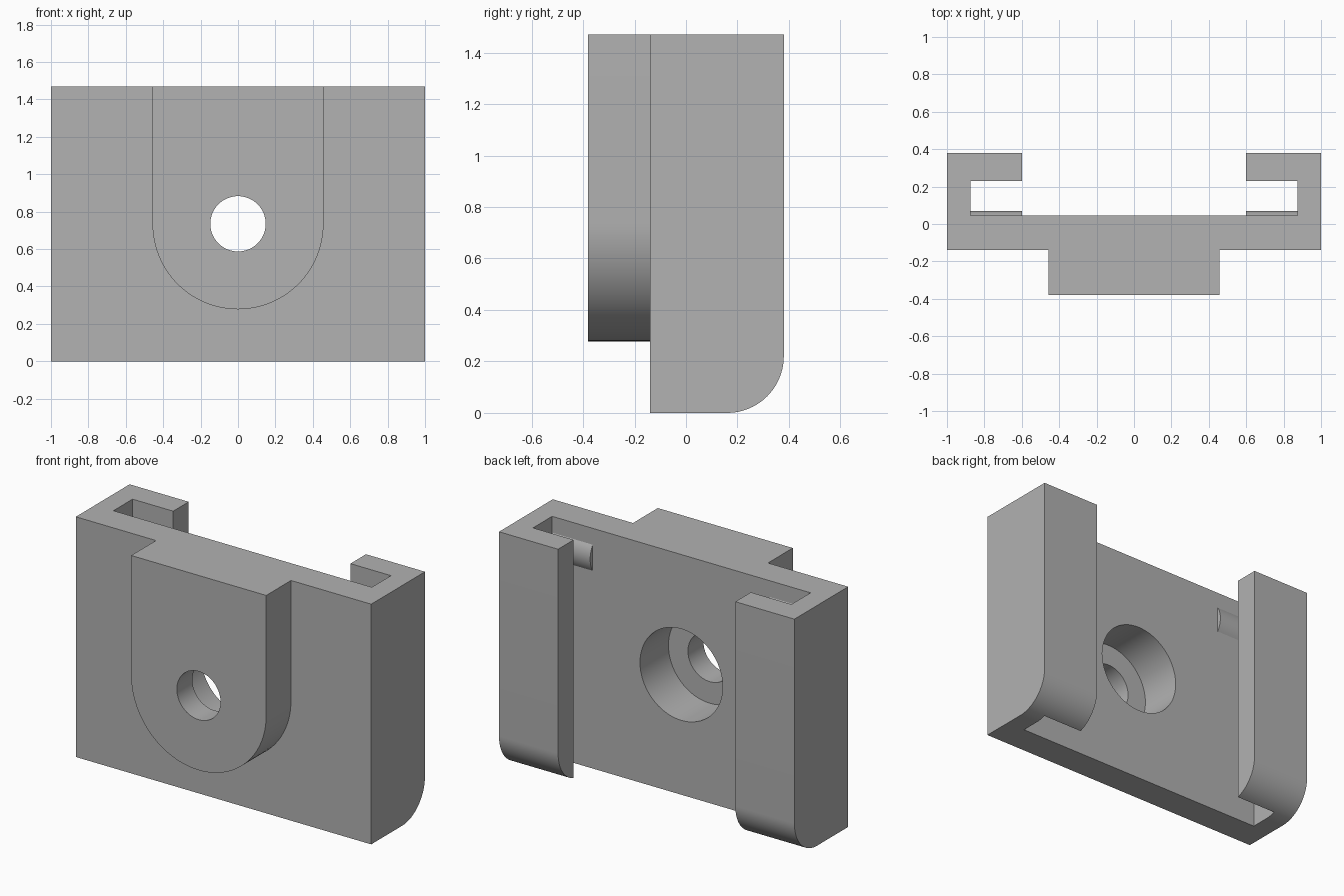
import bpy
import bmesh
from math import pi, sin, cos, asin, radians
from mathutils import Vector

cube = bpy.data.objects.get("Cube")
if cube:
    bpy.data.objects.remove(cube, do_unlink=True)

HEIGHT = 1.47
PLATE_FRONT, PLATE_BACK = -0.14, 0.045
BOSS_FRONT, RAIL_BACK = -0.38, 0.38
HOLE_Z = 0.735

grey = bpy.data.materials.new("plain grey")
grey.use_nodes = True
colour = (0.445, 0.445, 0.445, 1)
grey.diffuse_color = colour
grey.node_tree.nodes["Principled BSDF"].inputs["Base Color"].default_value = colour


def arc(cx, cy, r, start, end, steps):
    angles = [start + (end - start) * i / steps for i in range(steps + 1)]
    return [(cx + r * cos(a), cy + r * sin(a)) for a in angles]


def prism(name, profile, axis, low, high):
    """Extrude a closed profile along x (profile is y, z), y (x, z) or z (x, y)."""
    place = {"x": lambda p: (low, p[0], p[1]),
             "y": lambda p: (p[0], low, p[1]),
             "z": lambda p: (p[0], p[1], low)}[axis]
    shift = Vector([(high - low) * (axis == a) for a in "xyz"])
    bm = bmesh.new()
    face = bm.faces.new([bm.verts.new(place(p)) for p in profile])
    new = bmesh.ops.extrude_face_region(bm, geom=[face])["geom"]
    bmesh.ops.translate(bm, vec=shift, verts=[v for v in new if isinstance(v, bmesh.types.BMVert)])
    bmesh.ops.recalc_face_normals(bm, faces=bm.faces)
    mesh = bpy.data.meshes.new(name)
    bm.to_mesh(mesh)
    bm.free()
    mesh.materials.append(grey)
    obj = bpy.data.objects.new(name, mesh)
    bpy.context.collection.objects.link(obj)
    return obj


def combine(target, other, operation):
    """Apply a boolean and remove the helper."""
    bpy.context.view_layer.objects.active = target
    mod = target.modifiers.new(operation.lower(), "BOOLEAN")
    mod.operation, mod.solver, mod.object = operation, "EXACT", other
    bpy.ops.object.modifier_apply(modifier=mod.name)
    bpy.data.objects.remove(other, do_unlink=True)


def circle(r):
    return arc(0, HOLE_Z, r, 0, 2 * pi, 64)[:-1]


# Body with rounded lower back edge
R = 0.22
side = [(PLATE_FRONT, HEIGHT), (PLATE_FRONT, 0)]
side += arc(RAIL_BACK - R, R, R, -pi / 2, 0, 20) + [(RAIL_BACK, HEIGHT)]
body = prism("sliding_bracket", side, "x", -1, 1)

# T-shaped channel between the hooked rails
half = [(0.875, PLATE_BACK), (0.875, 0.23), (0.6, 0.23), (0.6, 0.5)]
channel = half + [(-x, y) for x, y in reversed(half)]
combine(body, prism("channel_cutter", channel, "z", -0.2, HEIGHT + 0.2), "DIFFERENCE")

# Front boss with a round lower end
W = 0.457
boss = [(-W, HEIGHT)] + arc(0, HOLE_Z, W, pi, 2 * pi, 48) + [(W, HEIGHT)]
combine(body, prism("front_boss", boss, "y", BOSS_FRONT, -0.05), "UNION")

# Screw hole and its counterbore from the back
combine(body, prism("counterbore_cutter", circle(0.28), "y", -0.23, 0.2), "DIFFERENCE")
combine(body, prism("hole_cutter", circle(0.148), "y", -0.6, 0.2), "DIFFERENCE")

# Shallow rounded catch bumps inside the rail slots
r, crest, chord = 0.14, 0.07, 0.08
a = asin(chord / r)
bump = arc(crest - r, 1.29, r, -a, a, 12)
bump = [(0, bump[0][1])] + bump + [(0, bump[-1][1])]
for low, high in ((-0.9, -0.6), (0.6, 0.9)):
    combine(body, prism("catch_bump", bump, "x", low, high), "UNION")

# Smooth curved walls, keep edges sharp
bpy.ops.object.select_all(action="DESELECT")
body.select_set(True)
bpy.context.view_layer.objects.active = body
bpy.ops.object.shade_smooth_by_angle(angle=radians(25))
